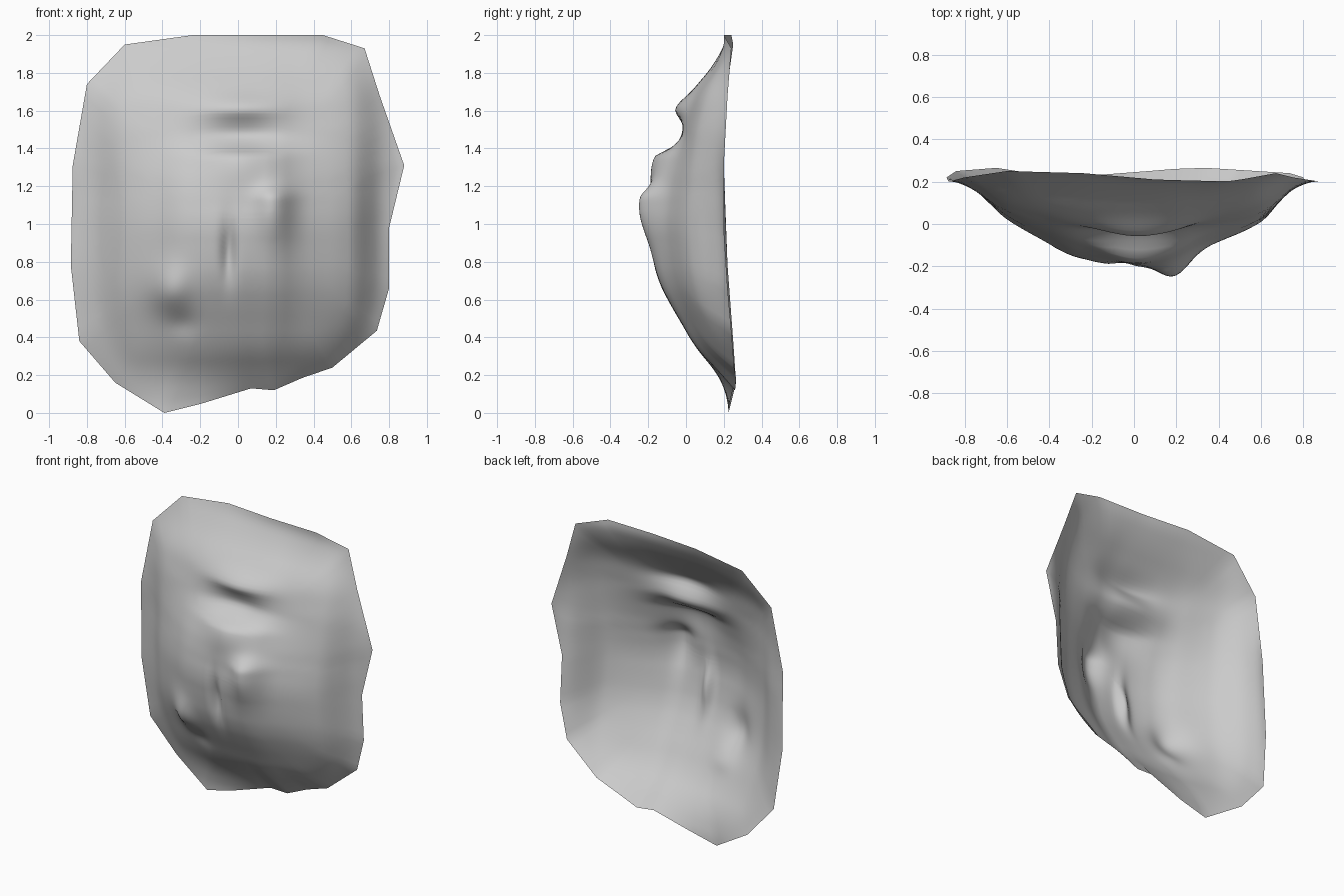
import bpy, bmesh, math

if "Cube" in bpy.data.objects:
    bpy.data.objects.remove(bpy.data.objects["Cube"])

# Rim of the open shell: x, z, y, clockwise from upper left
RIM = [(-.6, 1.95, .25), (-.24, 2, .24), (.1, 2, .21), (.45, 2, .2), (.67, 1.93, .24),
       (.75, 1.68, .22), (.88, 1.31, .2), (.8, .98, .2), (.8, .66, .22), (.735, .435, .24),
       (.5, .24, .255), (.34, .185, .265), (.19, .12, .26), (.07, .13, .25), (-.19, .05, .23),
       (-.39, .0, .225), (-.65, .16, .265), (-.84, .38, .25), (-.885, .78, .22),
       (-.875, 1.31, .2), (-.8, 1.74, .22)]
# Depth along the centre line (z, y) and relative bulge across (x, weight)
DEPTH = [(0, .23), (.2, .16), (.35, .04), (.43, .0), (.6, -.1), (.7, -.15), (.8, -.175),
         (1, -.205), (1.2, -.175), (1.35, -.105), (1.45, -.06), (1.6, -.01), (1.7, .02),
         (1.8, .11), (2, .22)]
ACROSS = [(-.89, 0), (-.72, .2), (-.65, .4), (-.56, .54), (-.39, .76), (-.32, .87),
          (-.15, .97), (0, 1), (.2, .98), (.32, .8), (.55, .58), (.65, .45), (.72, .17), (.89, 0)]
# Local relief: x, z, width, height below, height above, y offset
RELIEF = [(.02, 1.61, .22, .05, .07, -.05), (.02, 1.47, .24, .05, .06, .045),
          (.02, 1.355, .2, .14, .035, -.065), (.19, 1.13, .1, .2, .07, -.07),
          (-.05, .86, .04, .16, .16, .045), (-.36, .64, .1, .11, .13, -.055),
          (-.29, .47, .07, .06, .06, .015)]


def interp(table, v):
    for (a, p), (b, q) in zip(table, table[1:]):
        if v <= b:
            return p + (q - p) * max(0, (v - a) / (b - a))
    return table[-1][1]


def soft(table, v, r):
    return sum(interp(table, v + r * k) for k in (-1, -.5, 0, .5, 1)) / 5


def surface(x, z):
    # lower and upper ends narrow towards the rounded corners
    s = 1 + .3 * max(0, (.7 - z) / .6) ** 2 + .25 * max(0, (z - 1.6) / .4) ** 2
    w = max(0, soft(ACROSS, x * s, .05))
    # the upper part is flatter from side to side
    flat = min(1, max(0, (z - 1.2) / .3))
    w = w ** (1 - .35 * flat)
    y = .22 - (.22 - soft(DEPTH, z, .06)) * w
    for cx, cz, sx, lo, hi, a in RELIEF:
        y += a * math.exp(-((x - cx) / sx) ** 2 - ((z - cz) / (lo if z < cz else hi)) ** 2)
    return y


# Relief shell: rings shrinking from the rim to the centre
SUB, RINGS, CX, CZ = 6, 44, 0, 1.03
loop = []
for p, q in zip(RIM, RIM[1:] + RIM[:1]):
    loop += [[p[i] + (q[i] - p[i]) * k / SUB for i in range(3)] for k in range(SUB)]

bm = bmesh.new()
rings = []
for j in range(1, RINGS + 1):
    t = j / RINGS
    ring = []
    for rx, rz, ry in loop:
        x, z = CX + (rx - CX) * t, CZ + (rz - CZ) * t
        b = t ** 12
        ring.append(bm.verts.new((x, surface(x, z) * (1 - b) + ry * b, z)))
    rings.append(ring)
centre = bm.verts.new((CX, surface(CX, CZ), CZ))
n = len(loop)
for i in range(n):
    k = (i + 1) % n
    bm.faces.new((centre, rings[0][i], rings[0][k]))
    for a, b in zip(rings, rings[1:]):
        bm.faces.new((a[i], b[i], b[k], a[k]))
bmesh.ops.recalc_face_normals(bm, faces=bm.faces)
if sum(f.normal.y for f in bm.faces) > 0:
    bmesh.ops.reverse_faces(bm, faces=bm.faces)
mesh = bpy.data.meshes.new("relief_shell")
bm.to_mesh(mesh)
bm.free()
for f in mesh.polygons:
    f.use_smooth = True
shell = bpy.data.objects.new("relief_shell", mesh)
bpy.context.collection.objects.link(shell)
